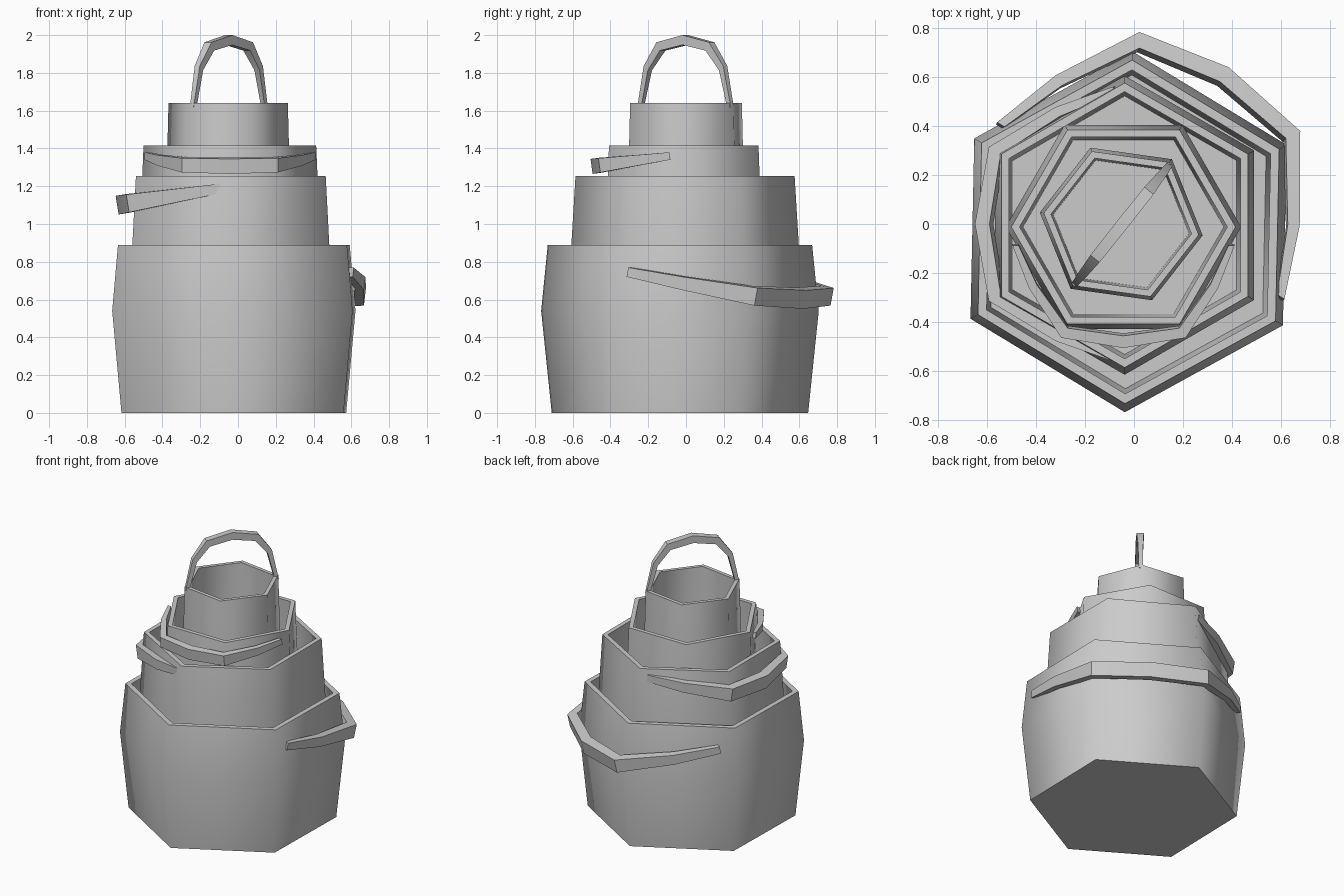
import bpy, bmesh
from math import radians, cos, sin
from mathutils import Vector

if "Cube" in bpy.data.objects:
    bpy.data.objects.remove(bpy.data.objects["Cube"])


def finish(name, bm, angle):
    bmesh.ops.recalc_face_normals(bm, faces=bm.faces)
    me = bpy.data.meshes.new(name)
    bm.to_mesh(me)
    bm.free()
    ob = bpy.data.objects.new(name, me)
    bpy.context.collection.objects.link(ob)
    bpy.ops.object.select_all(action='DESELECT')
    ob.select_set(True)
    bpy.context.view_layer.objects.active = ob
    bpy.ops.object.shade_smooth_by_angle(angle=radians(angle))
    return ob


def loft(bm, rings):
    """Join rings of points with quads and cap both ends."""
    loops = [[bm.verts.new(p) for p in ring] for ring in rings]
    for a, b in zip(loops, loops[1:]):
        for i in range(len(a)):
            j = (i + 1) % len(a)
            bm.faces.new((a[i], a[j], b[j], b[i]))
    bm.faces.new(loops[0])
    bm.faces.new(loops[-1])


def bucket(name, cx, cy, rot, r, wall, base, top):
    """Six-sided bucket: up the bulging outside, over the rim, down the inside."""
    mid = base + 0.607 * (top - base)
    profile = [(0.97 * r, base), (1.05 * r, mid), (r, top),
               (r - wall, top), (1.05 * r - wall, mid), (0.97 * r - wall, base + 0.03)]
    bm = bmesh.new()
    angles = [radians(rot + 60 * i) for i in range(6)]
    loft(bm, [[(cx + q * cos(a), cy + q * sin(a), z) for a in angles] for q, z in profile])
    finish(name, bm, 65)


def handle(name, a, b, apex, width, thick, shoulder=0.42):
    """Seven-point arched handle, tapering towards both ends."""
    a, b, apex = Vector(a), Vector(b), Vector(apex)
    mid = (a + b) / 2
    half, rise = (b - a) / 2, apex - mid
    n = half.cross(rise).normalized()
    us = [-1, -0.85, -0.56, 0, 0.56, 0.85, 1]
    hs = [0, shoulder, 0.9, 1, 0.9, shoulder, 0]
    taper = [0.5, 0.7, 0.95, 1, 0.95, 0.7, 0.5]
    rings = []
    for u, h, t in zip(us, hs, taper):
        outer = mid + half * u + rise * h
        inner = outer + (mid - outer).normalized() * thick * t
        w = n * width * t / 2
        rings.append([outer + w, outer - w, inner - w, inner + w])
    bm = bmesh.new()
    loft(bm, rings)
    finish(name, bm, 30)


# Nested buckets, largest to smallest
bucket("large_bucket", -0.022, -0.032, 28.8, 0.70, 0.04, 0.0, 0.89)
bucket("medium_bucket", -0.038, -0.005, 30, 0.58, 0.036, 0.03, 1.255)
bucket("small_bucket", -0.043, -0.012, 0, 0.457, 0.034, 0.06, 1.415)
bucket("tiny_bucket", -0.052, 0.0, -8, 0.319, 0.03, 0.09, 1.64)

# Three handles hang down, the smallest stands upright
handle("large_handle", (0.61, -0.31, 0.745), (-0.56, 0.41, 0.745), (0.38, 0.63, 0.60), 0.10, 0.07)
handle("medium_handle", (-0.08, -0.56, 1.19), (-0.08, 0.56, 1.19), (-0.64, 0.0, 1.10), 0.10, 0.06)
handle("small_handle", (-0.495, -0.085, 1.36), (0.41, -0.085, 1.36), (-0.043, -0.50, 1.305), 0.08, 0.05)
handle("tiny_handle", (-0.245, -0.25, 1.62), (0.148, 0.245, 1.62), (-0.049, -0.003, 2.0), 0.05, 0.052, 0.57)
